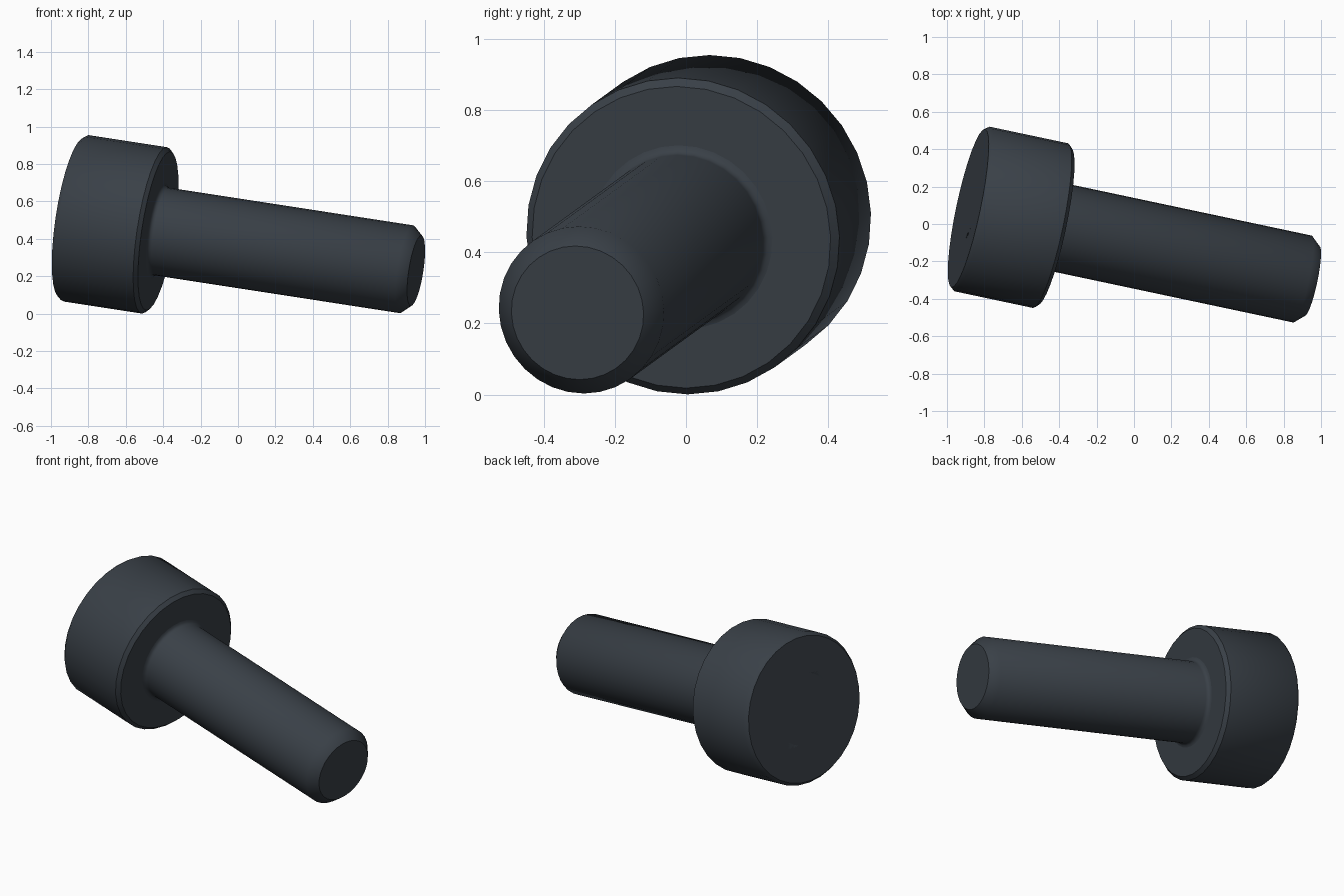
import bpy
import bmesh
from math import cos, sin, pi, tan, radians
from mathutils import Matrix, Vector

cube = bpy.data.objects.get("Cube")
if cube:
    bpy.data.objects.remove(cube, do_unlink=True)

# Main sizes, measured along the bolt from the back of the head
SIDES = 32
HEAD_R, HEAD_LEN = 0.45, 0.475
SHANK_R, TOTAL_LEN = 0.2375, 1.9
HEX_FLAT, HEX_DEPTH, HEX_SIDES = 0.178, 0.2375, 24
MOUTH_R = 0.213

# Black steel
steel = bpy.data.materials.new("dark_slate_steel")
steel.use_nodes = True
colour = (0.041, 0.051, 0.063, 1)
steel.diffuse_color = colour
shader = steel.node_tree.nodes["Principled BSDF"]
shader.inputs["Base Color"].default_value = colour
shader.inputs["Roughness"].default_value = 0.5

# Tilted frame: local z runs towards the tip, local x points upwards
axis = Vector((0.967, -0.205, -0.149)).normalized()
up = (Vector((0, 0, 1)) - axis * axis.z).normalized()
side = axis.cross(up)
frame = Matrix((up, side, axis)).transposed().to_4x4()
frame.translation = (-0.886, 0.0845, 0.513)


def add_ring(bm, count, radius_at, height_at):
    """Closed ring of vertices; radius and height are functions of the angle."""
    ring = []
    for i in range(count):
        a = 2 * pi * i / count
        r = radius_at(a)
        ring.append(bm.verts.new((r * cos(a), r * sin(a), height_at(r))))
    return ring


def skin(bm, a, b):
    n = len(a)
    for i in range(n):
        j = (i + 1) % n
        bm.faces.new((a[i], a[j], b[j], b[i]))


def lathe(bm, profile):
    """Skin circular rings along a (radius, height) profile."""
    rings = [add_ring(bm, SIDES, lambda a, r=r: r, lambda _, h=h: h) for r, h in profile]
    for a, b in zip(rings, rings[1:]):
        skin(bm, a, b)
    return rings


def ring_edges(bm, ring):
    return [bm.edges.get((ring[i - 1], ring[i])) for i in range(len(ring))]


def finish(bm, name):
    bmesh.ops.recalc_face_normals(bm, faces=bm.faces)
    mesh = bpy.data.meshes.new(name)
    bm.to_mesh(mesh)
    bm.free()
    mesh.materials.append(steel)
    obj = bpy.data.objects.new(name, mesh)
    bpy.context.collection.objects.link(obj)
    obj.matrix_world = frame
    bpy.ops.object.select_all(action="DESELECT")
    obj.select_set(True)
    bpy.context.view_layer.objects.active = obj
    bpy.ops.object.shade_smooth_by_angle(angle=radians(42))


def hex_radius(a):
    """Distance from the centre to a hexagon side, corners at angle zero."""
    return HEX_FLAT / cos(a % (pi / 3) - pi / 6)


# Head: cylinder with small bevels at both ends
bm = bmesh.new()
head = lathe(bm, [
    (HEAD_R - 0.018, 0), (HEAD_R, 0.022),
    (HEAD_R, HEAD_LEN - 0.021), (HEAD_R - 0.021, HEAD_LEN),
])
bm.faces.new(head[-1])

# Hex socket: conical mouth running into six flat walls
mouth = add_ring(bm, HEX_SIDES, lambda a: MOUTH_R, lambda r: 0)
walls = add_ring(bm, HEX_SIDES, hex_radius, lambda r: (MOUTH_R - r) * tan(pi / 6))
floor = add_ring(bm, HEX_SIDES, hex_radius, lambda r: HEX_DEPTH)
skin(bm, mouth, walls)
skin(bm, walls, floor)
bm.faces.new(floor)
bmesh.ops.bridge_loops(bm, edges=ring_edges(bm, head[0]) + ring_edges(bm, mouth))
finish(bm, "bolt_head")

# Shank: fillet under the head, plain cylinder, chamfered tip
FILLET = 0.024
profile = []
for step in range(4):
    t = step / 3 * pi / 2
    profile.append((SHANK_R + FILLET * (1 - sin(t)), HEAD_LEN + FILLET * (1 - cos(t))))
profile += [(SHANK_R, TOTAL_LEN - 0.053), (SHANK_R - 0.0475, TOTAL_LEN)]
bm = bmesh.new()
shank = lathe(bm, profile)
bm.faces.new(shank[-1])
finish(bm, "bolt_shank")
